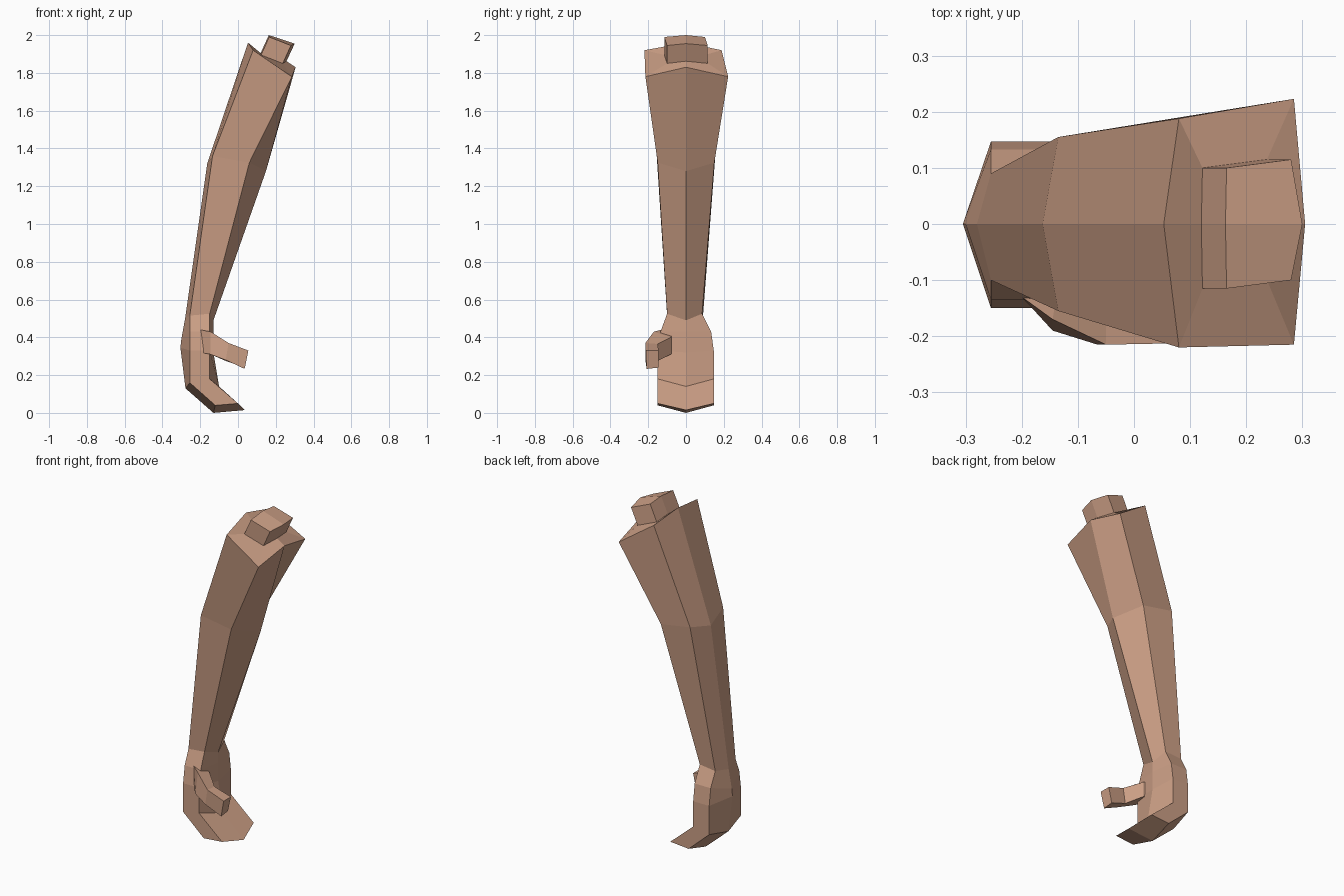
import bpy, bmesh

skin = bpy.data.materials.new("skin")
skin.diffuse_color = (0.60, 0.345, 0.235, 1)


def loft(name, rings):
    """Skin a list of vertex rings with quads and close both ends."""
    bm = bmesh.new()
    loops = [[bm.verts.new(p) for p in ring] for ring in rings]
    n = len(loops[0])
    for a, b in zip(loops, loops[1:]):
        for i in range(n):
            j = (i + 1) % n
            bm.faces.new((a[i], a[j], b[j], b[i]))
    for end in (loops[0], loops[-1]):
        if n == 6:  # cap folded along the middle ridge
            bm.faces.new(end[:4])
            bm.faces.new((end[3], end[4], end[5], end[0]))
        else:
            bm.faces.new(end)
    bmesh.ops.recalc_face_normals(bm, faces=bm.faces)
    me = bpy.data.meshes.new(name)
    bm.to_mesh(me)
    bm.free()
    me.materials.append(skin)
    ob = bpy.data.objects.new(name, me)
    bpy.context.collection.objects.link(ob)
    return ob


def hexa(outer, side_a, side_b, inner):
    """Six-sided ring: ridge points (x, z) and side points (x, z, front y, back y)."""
    (ax, az, af, ab), (bx, bz, bf, bb) = side_a, side_b
    return [(outer[0], 0, outer[1]), (ax, af, az), (bx, bf, bz),
            (inner[0], 0, inner[1]), (bx, bb, bz), (ax, ab, az)]


# Arm and hand: one continuous six-sided form, from shoulder peg to fingertips
loft("arm_and_hand", [
    # shoulder peg top and base
    hexa((.163, 2.0), (.165, 1.99, -.115, .10), (.28, 1.945, -.10, .115), (.30, 1.955)),
    hexa((.12, 1.905), (.122, 1.895, -.115, .10), (.237, 1.85, -.10, .115), (.257, 1.862)),
    # shoulder rim
    hexa((.053, 1.96), (.08, 1.92, -.22, .188), (.285, 1.78, -.215, .223), (.305, 1.83)),
    # elbow
    hexa((-.163, 1.32), (-.135, 1.36, -.155, .155), (.06, 1.325, -.15, .15), (.148, 1.28)),
    # wrist
    hexa((-.28, .50), (-.255, .515, -.10, .09), (-.15, .525, -.10, .085), (-.13, .49)),
    # palm
    hexa((-.30, .39), (-.255, .43, -.135, .133), (-.15, .43, -.135, .133), (-.13, .43)),
    hexa((-.305, .345), (-.255, .33, -.15, .147), (-.15, .33, -.15, .147), (-.13, .32)),
    # knuckles
    hexa((-.278, .13), (-.255, .16, -.15, .147), (-.15, .18, -.15, .147), (-.10, .14)),
    # fingertips
    hexa((-.13, 0), (-.12, .04, -.15, .147), (0, .05, -.15, .147), (.037, .015)),
])

# Thumb: bent square bar, each ring = outer top, outer bottom, inner bottom, inner top
loft("thumb", [
    [(-.20, -.13, .44), (-.20, -.13, .32), (-.17, -.07, .32), (-.17, -.07, .42)],
    [(-.145, -.17, .43), (-.145, -.19, .31), (-.13, -.08, .31), (-.13, -.08, .40)],
    [(-.05, -.215, .37), (-.065, -.215, .28), (-.065, -.15, .275), (-.05, -.15, .365)],
    [(.055, -.213, .33), (.035, -.208, .233), (.035, -.145, .24), (.055, -.145, .33)],
])
